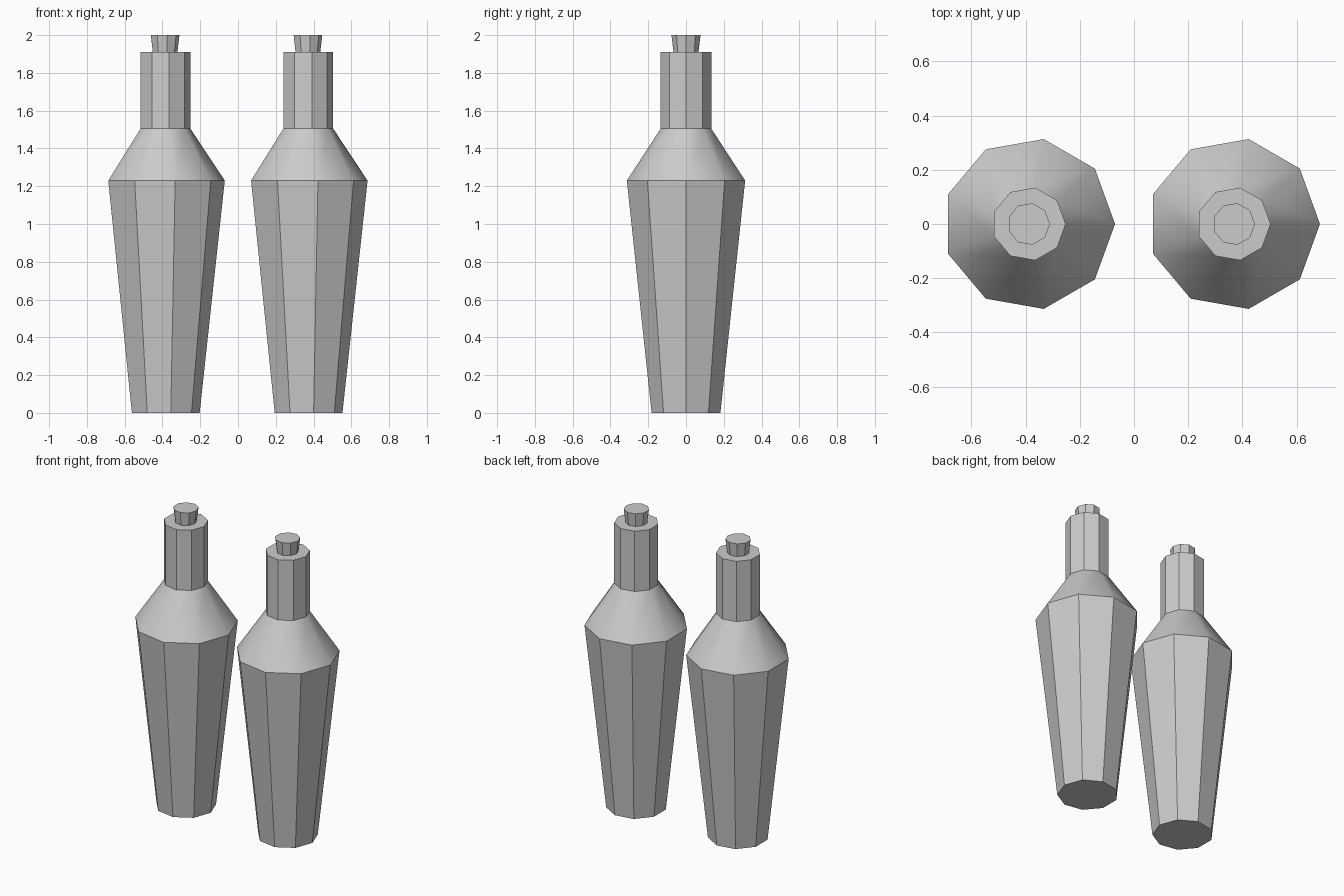
import bpy
import bmesh
from math import cos, sin, tau

if "Cube" in bpy.data.objects:
    bpy.data.objects.remove(bpy.data.objects["Cube"])

SIDES = 9


def lathe(name, profile, x, smooth_bands=()):
    """Closed nine-sided turned solid from (radius, height) points."""
    bm = bmesh.new()
    rings = [[bm.verts.new((r * cos(tau * i / SIDES), r * sin(tau * i / SIDES), z))
              for i in range(SIDES)] for r, z in profile]
    for band, (low, high) in enumerate(zip(rings, rings[1:])):
        for i in range(SIDES):
            j = (i + 1) % SIDES
            face = bm.faces.new((low[i], low[j], high[j], high[i]))
            face.smooth = band in smooth_bands
    bm.faces.new(rings[0][::-1])
    bm.faces.new(rings[-1])
    mesh = bpy.data.meshes.new(name)
    bm.to_mesh(mesh)
    bm.free()
    obj = bpy.data.objects.new(name, mesh)
    obj.location.x = x
    bpy.context.collection.objects.link(obj)
    return obj


# Tapered body, smooth shoulder, straight neck
BOTTLE = [(0.185, 0), (0.318, 1.23), (0.136, 1.505), (0.136, 1.91)]
# Stopper flaring upward, slightly sunk into the neck
STOPPER = [(0.065, 1.89), (0.078, 2.0)]

for side, x in (("left", -0.388), ("right", 0.368)):
    lathe(f"bottle_{side}", BOTTLE, x, smooth_bands=(1,))
    lathe(f"stopper_{side}", STOPPER, x)
